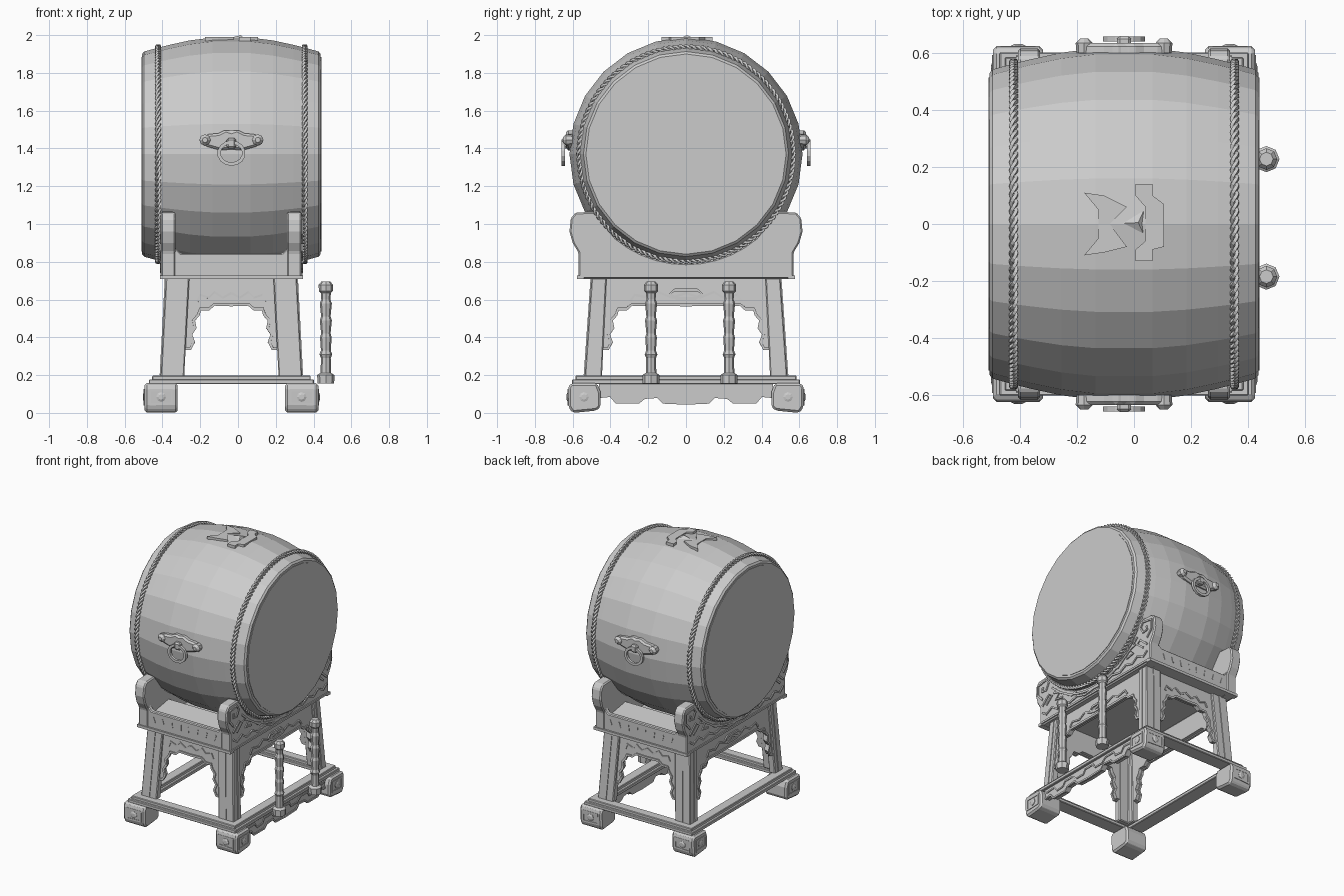
import bpy, bmesh
from math import sin, cos, pi, radians
from mathutils import Vector

CX, CZ = -0.035, 1.37          # stand centre in x, drum axis height


def finish(name, bm, mx=False, my=False, bevel=0):
    bmesh.ops.recalc_face_normals(bm, faces=bm.faces)
    me = bpy.data.meshes.new(name)
    bm.to_mesh(me)
    bm.free()
    ob = bpy.data.objects.new(name, me)
    ob.location.x = CX
    bpy.context.collection.objects.link(ob)
    if bevel:
        b = ob.modifiers.new("bevel", 'BEVEL')
        b.width, b.segments, b.limit_method = bevel, 1, 'ANGLE'
    if mx or my:
        m = ob.modifiers.new("mirror", 'MIRROR')
        m.use_axis = (mx, my, False)
        m.use_mirror_merge = False
    return ob


def skin(bm, rings, closed=False):
    vs = [[bm.verts.new(p) for p in r] for r in rings]
    n, k = len(vs[0]), len(vs)
    for i in range(k if closed else k - 1):
        a, b = vs[i], vs[(i + 1) % k]
        for j in range(n):
            bm.faces.new((a[j], a[(j + 1) % n], b[(j + 1) % n], b[j]))
    if not closed:
        bm.faces.new(vs[0][::-1])
        bm.faces.new(vs[-1])


def place(axis, p, t):
    return {'x': (t, p[0], p[1]), 'y': (p[0], t, p[1]), 'z': (p[0], p[1], t)}[axis]


def prism(name, axis, pts, a, b, shear=0, **kw):
    bm = bmesh.new()
    skin(bm, [[place(axis, p, t + shear * (0.71 - p[1])) for p in pts] for t in (a, b)])
    return finish(name, bm, **kw)


def box(name, x, y, z, **kw):
    return prism(name, 'z', [(x[0], y[0]), (x[1], y[0]), (x[1], y[1]), (x[0], y[1])], z[0], z[1], **kw)


def lathe(name, axis, prof, c, n, **kw):
    bm = bmesh.new()
    ang = [2 * pi * i / n for i in range(n)]
    skin(bm, [[place(axis, (c[0] + r * sin(a), c[1] + r * cos(a)), t) for a in ang] for t, r in prof])
    return finish(name, bm, **kw)


def tube(bm, pts, r, ref, cyclic=False):
    pts, ref, n, rings = [Vector(p) for p in pts], Vector(ref), len(pts), []
    for i, p in enumerate(pts):
        if cyclic:
            t = pts[(i + 1) % n] - pts[i - 1]
        else:
            t = pts[min(i + 1, n - 1)] - pts[max(i - 1, 0)]
        u = t.cross(ref).normalized()
        v = u.cross(t).normalized()
        rings.append([p + r * (u * cos(k * pi / 2 + pi / 4) + v * sin(k * pi / 2 + pi / 4)) for k in range(4)])
    skin(bm, rings, cyclic)


def relief(name, axis, t, lines, r=0.009, cyclic=False, shear=0, mx=True, my=True):
    bm = bmesh.new()
    for l in lines:
        tube(bm, [place(axis, p, t + shear * (0.71 - p[1])) for p in l], r, place(axis, (0, 0), 1), cyclic)
    return finish(name, bm, mx, my)


def sym(half):
    return half + [(-a, b) for a, b in half[::-1] if abs(a) > 1e-6]


# Drum barrel and heads
half = [(0.10, 0.617), (0.22, 0.602), (0.33, 0.578), (0.40, 0.56), (0.462, 0.543), (0.4725, 0.53)]
lathe("drum_barrel", 'x', [(-x, r) for x, r in half[::-1]] + half, (0, CZ), 24)
lathe("drum_head", 'x', [(-0.476, 0.515), (0.476, 0.515)], (0, CZ), 24)

# Twisted rope around each end
bm = bmesh.new()
for side in (-0.388, 0.388):
    for ph in (0, pi):
        pts = []
        for i in range(480):
            a = 2 * pi * i / 480
            w = 60 * a + ph
            rr = 0.567 + 0.008 * cos(w)
            pts.append((side + 0.009 * sin(w), rr * sin(a), CZ + rr * cos(a)))
        tube(bm, pts, 0.009, (1, 0, 0), True)
finish("drum_rope", bm)

# Carrying handles on both flanks
prism("handle_plate", 'y', sym([(0, 1.395), (0.06, 1.39), (0.13, 1.41), (0.165, 1.445), (0.13, 1.475),
                                (0.07, 1.48), (0.03, 1.50), (0, 1.49)]), 0.58, 0.635, my=True, bevel=0.012)
lathe("handle_knob", 'y', [(0.60, 0.027), (0.635, 0.03), (0.652, 0.014)], (0.14, 1.445), 8, mx=True, my=True)
box("handle_hinge", (-0.025, 0.025), (0.61, 0.66), (1.40, 1.455), my=True, bevel=0.01)
ring = [(0.066 * sin(i * pi / 7), 1.375 + 0.058 * cos(i * pi / 7)) for i in range(14)]
relief("handle_ring", 'y', 0.65, [ring], 0.013, True, mx=False)

# Broken-looking ornament on top of the barrel
prism("top_ornament_block", 'z', [(0.04, 0.14), (0.10, 0.14), (0.10, 0.10), (0.14, 0.07), (0.14, -0.08),
                                  (0.10, -0.09), (0.10, -0.13), (0.04, -0.13), (0.04, -0.09), (0.075, -0.06),
                                  (0.075, 0.06), (0.04, 0.10)], 1.94, 1.99)
prism("top_ornament_wings", 'z', [(-0.14, 0.11), (-0.07, 0.10), (0.01, 0.06), (-0.05, 0), (0.01, -0.08),
                                  (-0.07, -0.10), (-0.14, -0.11), (-0.09, -0.05), (-0.09, 0.05)], 1.94, 1.99)
bm = bmesh.new()
v = [bm.verts.new(p) for p in ((-0.05, 0, 1.975), (0.075, 0.06, 1.975), (0.075, -0.05, 1.975), (0.05, 0.005, 2.0))]
for f in ((0, 1, 2), (0, 1, 3), (1, 2, 3), (2, 0, 3)):
    bm.faces.new([v[i] for i in f])
finish("top_ornament_peak", bm)

# Cradle plates with scrolled horns
arc = [(0.578 * sin(radians(a)), CZ - 0.578 * cos(radians(a))) for a in (40, 32, 24, 16, 8, 0)]
prism("cradle_plate", 'x', sym([(0.57, 0.71), (0.57, 0.85), (0.60, 0.90), (0.617, 0.96), (0.61, 1.03),
                                (0.585, 1.06), (0.49, 1.065), (0.45, 1.05), (0.435, 1.005)] + arc),
      0.295, 0.372, mx=True, bevel=0.008)
edge = [(0.61 * sin(radians(a)), CZ - 0.61 * cos(radians(a))) for a in (46, 36, 27, 18, 9, 0)]
wave = [(0.54, 0.80), (0.50, 0.77), (0.44, 0.80), (0.39, 0.765), (0.32, 0.785), (0.26, 0.755), (0.18, 0.77),
        (0.10, 0.745), (0, 0.755)]
relief("cradle_carving", 'x', 0.372, [
    [(0.54, 0.90), (0.585, 0.95), (0.585, 1.02), (0.50, 1.035), (0.475, 1.0), (0.50, 0.955), (0.54, 0.96), (0.535, 0.99)],
    edge, wave, [(0.56, 0.725), (0, 0.725)],
    [(0.54, 0.85), (0.47, 0.91), (0.44, 0.89), (0.50, 0.84)],
    [(0.42, 0.90), (0.36, 0.88), (0.40, 0.84), (0.33, 0.83)],
    [(0.30, 0.84), (0.24, 0.80), (0.19, 0.81)]], 0.010)

# Front and back rails, trays and floor of the upper frame
prism("cradle_rail", 'y', sym([(0, 0.71), (0.33, 0.71), (0.33, 0.92), (0.30, 0.92), (0.295, 0.87),
                               (0.27, 0.845), (0, 0.845)]), 0.53, 0.565, my=True, bevel=0.006)
box("cradle_rail_moulding", (-0.378, 0.378), (0.54, 0.578), (0.708, 0.728), my=True)
relief("cradle_rail_ticks", 'y', 0.565,
       [[(x, 0.77), (x + x * 0.06, 0.81)] for x in (0.03, 0.10, 0.17, 0.24)], 0.005)
prism("cradle_tray", 'x', [(0.55, 0.84), (0.48, 0.815), (0.33, 0.84), (0.28, 0.80), (0.55, 0.78)], -0.3, 0.3, my=True)
box("cradle_floor", (-0.30, 0.30), (-0.54, 0.54), (0.712, 0.735))

# Splayed angle-section legs
bm = bmesh.new()
rings = []
for z, ox, oy, ix, iy in ((0.19, 0.375, 0.537, 0.25, 0.445), (0.72, 0.347, 0.50, 0.222, 0.42)):
    t = 0.05
    rings.append([(x, y, z) for x, y in ((ox, oy), (ix, oy), (ix, oy - t), (ox - t, oy - t), (ox - t, iy), (ox, iy))])
skin(bm, rings)
finish("leg", bm, True, True, 0.006)
bm = bmesh.new()
tube(bm, [(0.31, 0.536, 0.20), (0.283, 0.50, 0.71)], 0.008, (0, 1, 0))
tube(bm, [(0.374, 0.485, 0.20), (0.347, 0.455, 0.71)], 0.008, (1, 0, 0))
finish("leg_ridge", bm, True, True)

# Scalloped aprons between the legs
scallop = [(0.255, 0.34), (0.218, 0.34), (0.20, 0.375), (0.215, 0.415), (0.192, 0.45), (0.20, 0.49),
           (0.175, 0.52), (0.165, 0.55), (0.12, 0.55), (0.09, 0.575), (0, 0.572)]
wavy = [(0.18, 0.59), (0.165, 0.625), (0.12, 0.61), (0.09, 0.64), (0.045, 0.61), (0, 0.635)]
for name, ax, off, t, mir in (("front", 'y', 0, 0.485, {'my': True}), ("side", 'x', 0.195, 0.332, {'mx': True})):
    edge = [(a + off if a else 0, b) for a, b in scallop]
    prism(name + "_apron", ax, sym([(0.24 + off, 0.715)] + edge), t - 0.03, t, 0.062, **mir)
    relief(name + "_apron_edge", ax, t, [edge], 0.011, shear=0.062)
    relief(name + "_apron_wave", ax, t, [[(a * (1 + off * 3.3), b) for a, b in wavy]], 0.009, shear=0.062)
relief("side_apron_medallion", 'x', 0.337, [sym([(0, 0.65), (0.06, 0.65), (0.085, 0.63), (0.05, 0.605), (0, 0.605)])],
       0.011, True, my=False)

# Two-tier base frame
for name, d, z in (("base_rail_lower", 0.0, (0.152, 0.177)), ("base_rail_upper", 0.018, (0.172, 0.197))):
    box(name + "_long", (0.33 + d, 0.437 - d), (-0.603 + d, 0.603 - d), z, mx=True, bevel=0.004)
    box(name + "_short", (-0.437 + d, 0.437 - d), (0.50 + d, 0.603 - d), z, my=True, bevel=0.004)

# Feet with framed bosses
prism("foot", 'x', [(0.452, 0.03), (0.475, 0.012), (0.60, 0.0), (0.622, 0.03), (0.625, 0.135), (0.61, 0.157),
                    (0.47, 0.157), (0.452, 0.11)], 0.285, 0.46, mx=True, my=True, bevel=0.012)
relief("foot_frame_front", 'y', 0.619, [[(0.315, 0.05), (0.43, 0.045), (0.43, 0.12), (0.315, 0.12)]], 0.010, True)
relief("foot_frame_side", 'x', 0.457, [[(0.485, 0.05), (0.59, 0.045), (0.59, 0.12), (0.485, 0.12)]], 0.010, True)
lathe("foot_boss_front", 'y', [(0.61, 0.026), (0.626, 0.026), (0.632, 0.014)], (0.372, 0.084), 8, mx=True, my=True)
lathe("foot_boss_side", 'x', [(0.45, 0.026), (0.464, 0.026), (0.468, 0.014)], (0.54, 0.084), 8, mx=True, my=True)

# Carved skirt under the base on the stick side
skirt = [(0.46, 0.085), (0.40, 0.09), (0.37, 0.055), (0.25, 0.055), (0.22, 0.08), (0.15, 0.085), (0.12, 0.055), (0, 0.05)]
prism("base_skirt", 'x', sym([(0.46, 0.157)] + skirt), 0.385, 0.42)
relief("base_skirt_edge", 'x', 0.42, [skirt], 0.009, mx=False)
relief("base_skirt_scroll", 'x', 0.42, [[(0.44, 0.125), (0.36, 0.13), (0.33, 0.095), (0.27, 0.10), (0.25, 0.13), (0.17, 0.13),
                                         (0.13, 0.10), (0.06, 0.10), (0.04, 0.13), (0, 0.13)]], 0.008, mx=False)

# Two turned drumsticks standing at the head side
stick = [(0.155, 0.044), (0.20, 0.046), (0.212, 0.028), (0.29, 0.026), (0.31, 0.034), (0.33, 0.026), (0.40, 0.031),
         (0.42, 0.025), (0.49, 0.032), (0.51, 0.025), (0.58, 0.032), (0.60, 0.024), (0.635, 0.027), (0.645, 0.037),
         (0.678, 0.038), (0.695, 0.024)]
for i, y in enumerate((-0.185, 0.228)):
    lathe("drumstick_%d" % (i + 1), 'z', stick, (0.50, y), 8)
